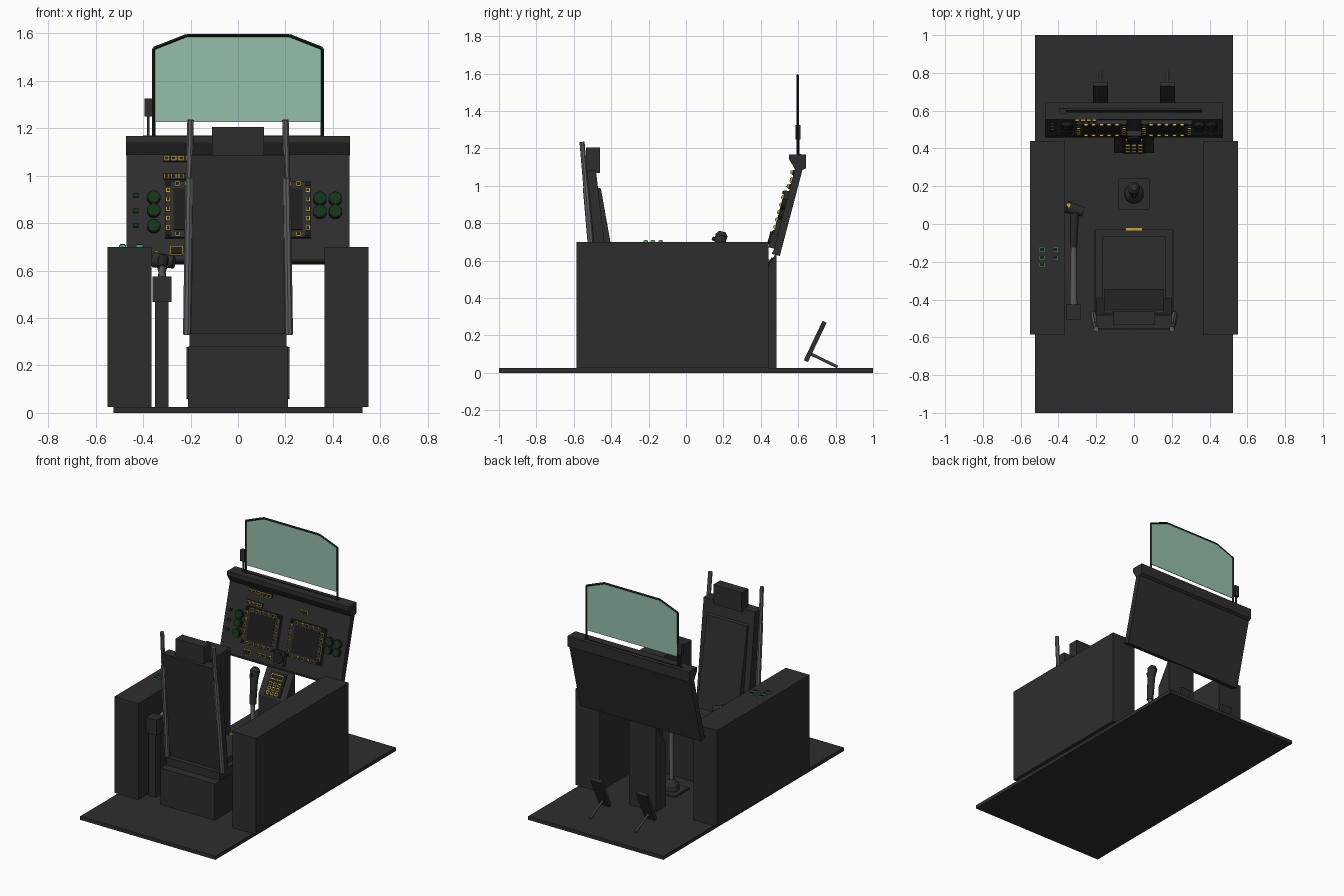
import bpy, bmesh, math
from mathutils import Matrix, Vector

if "Cube" in bpy.data.objects:
    bpy.data.objects.remove(bpy.data.objects["Cube"])


def colour(name, r, g, b, a=1.0):
    m = bpy.data.materials.new(name)
    m.diffuse_color = (r, g, b, a)
    m.use_nodes = True
    m.node_tree.nodes["Principled BSDF"].inputs["Base Color"].default_value = m.diffuse_color
    return m


DARK = colour("charcoal", 0.027, 0.027, 0.027)
BLACK = colour("black", 0.012, 0.012, 0.012)
STEEL = colour("steel grey", 0.13, 0.13, 0.14)
YELLOW = colour("amber", 0.55, 0.38, 0.05)
GREEN = colour("dark green", 0.006, 0.035, 0.009)
LIME = colour("lamp green", 0.08, 0.4, 0.13)
GLASS = colour("tinted glass", 0.3, 0.52, 0.4, 0.6)
I = Matrix.Identity(4)


class Part:
    """Collects simple solids into one named object."""

    def __init__(self, name, frame=I):
        self.name, self.frame, self.bm, self.mats = name, frame, bmesh.new(), []

    def paint(self, verts, mat):
        if mat not in self.mats:
            self.mats.append(mat)
        for f in {f for v in verts for f in v.link_faces}:
            f.material_index = self.mats.index(mat)

    def box(self, lo, hi, mat=DARK, m=I):
        lo, hi = Vector(lo), Vector(hi)
        s = Matrix.Diagonal((*(hi - lo), 1))
        r = bmesh.ops.create_cube(self.bm, size=1, matrix=self.frame @ m @ Matrix.Translation((lo + hi) / 2) @ s)
        self.paint(r["verts"], mat)

    def rod(self, a, b, r1, r2=None, mat=DARK, n=16):
        a, b = Vector(a), Vector(b)
        q = (b - a).to_track_quat('Z', 'Y').to_matrix().to_4x4()
        r = bmesh.ops.create_cone(self.bm, cap_ends=True, segments=n, radius1=r1,
                                  radius2=r1 if r2 is None else r2, depth=(b - a).length,
                                  matrix=self.frame @ Matrix.Translation((a + b) / 2) @ q)
        self.paint(r["verts"], mat)

    def prism(self, pts, axis, lo, hi, mat=DARK):
        """Extrude a 2D outline along x (points are y, z) or y (points are x, z)."""
        place = (lambda p, t: (t, *p)) if axis == 'x' else (lambda p, t: (p[0], t, p[1]))
        a, b = ([self.bm.verts.new(self.frame @ Vector(place(p, t))) for p in pts] for t in (lo, hi))
        self.bm.faces.new(a)
        self.bm.faces.new(b[::-1])
        for i in range(len(a)):
            j = (i + 1) % len(a)
            self.bm.faces.new((a[j], a[i], b[i], b[j]))
        self.paint(a + b, mat)

    def button(self, x, z, w=0.022, h=0.022, y=0.0, rim=YELLOW):
        """Square key with a coloured outline, facing local -y."""
        self.box((x - w / 2, y - 0.008, z - h / 2), (x + w / 2, y, z + h / 2), rim)
        e = 0.0045
        self.box((x - w / 2 + e, y - 0.011, z - h / 2 + e), (x + w / 2 - e, y, z + h / 2 - e), BLACK)

    def done(self, smooth=False):
        bmesh.ops.recalc_face_normals(self.bm, faces=self.bm.faces)
        me = bpy.data.meshes.new(self.name)
        self.bm.to_mesh(me)
        self.bm.free()
        for m in self.mats:
            me.materials.append(m)
        ob = bpy.data.objects.new(self.name, me)
        bpy.context.collection.objects.link(ob)
        if smooth:
            bpy.context.view_layer.objects.active = ob
            ob.select_set(True)
            bpy.ops.object.shade_smooth_by_angle(angle=math.radians(35))
            ob.select_set(False)


# floor and side consoles
p = Part("floor")
p.box((-0.525, -1, 0), (0.525, 1, 0.025))
p.done()
for side, s in (("left", -1), ("right", 1)):
    p = Part(side + "_console")
    p.box((s * 0.4575 - 0.0925, -0.585, 0.025), (s * 0.4575 + 0.0925, 0.44, 0.7))
    p.done()

# lit keys on the left console (local -y turned to face up)
up = Matrix.Translation((0, 0, 0.7)) @ Matrix.Rotation(math.radians(-90), 4, 'X')
p = Part("console_keys", up)
for x, y in ((-0.487, 0.215), (-0.487, 0.178), (-0.487, 0.135), (-0.415, 0.178), (-0.415, 0.135)):
    p.button(x, -y, 0.03, 0.024, 0.0, LIME)
p.done()

# centre pedestal with sloping key panel
p = Part("pedestal")
p.prism([(0.375, 0.025), (0.485, 0.025), (0.485, 0.63), (0.475, 0.63), (0.375, 0.47)], 'x', -0.105, 0.105)
p.done()
tilt = math.atan2(0.1, 0.16)
p = Part("pedestal_keys", Matrix.Translation((0, 0.375, 0.47)) @ Matrix.Rotation(-tilt, 4, 'X'))
p.box((-0.06, -0.008, 0.01), (0.06, 0.0, 0.17), BLACK)
p.button(0, 0.135, 0.09, 0.035, -0.008)
for i in range(3):
    for x in (-0.033, 0, 0.033):
        p.button(x, 0.028 + 0.03 * i, y=-0.008)
p.done()

# leaning instrument panel; local z runs up the panel face
lean = math.radians(14.7)
face = Matrix.Translation((0, 0.463, 0.635)) @ Matrix.Rotation(-lean, 4, 'X')
k = 1 / math.cos(lean)


def up_face(z):
    return (z - 0.635) * k


p = Part("instrument_panel", face)
p.box((-0.47, 0, 0), (0.47, 0.04, 0.5))
p.box((-0.47, -0.004, 0), (0.47, 0, 0.012), BLACK)
p.done()

# two displays ringed by keys
zc = up_face(0.853)
for side, s in (("left", -1), ("right", 1)):
    p = Part(side + "_display", face)
    cx = s * 0.173
    p.box((cx - 0.135, -0.022, zc - 0.122), (cx + 0.135, 0, zc + 0.122))
    p.box((cx - 0.098, -0.024, zc - 0.09), (cx + 0.098, 0, zc + 0.09), BLACK)
    for i in range(5):
        t = (i - 2) * 0.041
        for e in (-1, 1):
            p.button(cx + t, zc + e * 0.109, 0.021, 0.021, -0.022)
            p.button(cx + e * 0.121, zc + t, 0.021, 0.021, -0.022)
    for e in (-1, 1):
        for f in (-1, 1):
            p.box((cx + e * 0.12 - 0.008, -0.03, zc + f * 0.108 - 0.008),
                  (cx + e * 0.12 + 0.008, -0.02, zc + f * 0.108 + 0.008), BLACK)
    p.done()

# warning rows and single keys
p = Part("warning_keys", face)
for z, n in ((1.07, 6), (0.995, 4)):
    z = up_face(z)
    p.box((-0.315, -0.008, z - 0.014), (-0.315 + 0.03 * n, 0, z + 0.014), BLACK)
    for i in range(n):
        p.button(-0.3 + 0.03 * i, z, 0.024, 0.022, -0.008)
p.button(0.12, up_face(1.03), 0.06, 0.03)
p.button(-0.26, up_face(0.683), 0.055, 0.04)
for x in (-0.17, -0.13, -0.09):
    p.button(x, up_face(0.69), 0.028, 0.026)
p.done()

# round gauges and small switches
p = Part("gauges", face)
dials = [(-0.355, z) for z in (0.905, 0.85, 0.785)]
dials += [(x, z) for x in (0.345, 0.41) for z in (0.9, 0.845)]
for x, z in dials:
    z = up_face(z)
    p.rod((x, 0, z), (x, -0.02, z), 0.029, mat=BLACK)
    p.rod((x, -0.02, z), (x, -0.023, z), 0.024, mat=GREEN)
for z in (0.915, 0.85, 0.79):
    z = up_face(z)
    p.box((-0.443, -0.012, z - 0.008), (-0.42, 0, z + 0.008), GREEN)
p.box((-0.038, -0.03, 0.03), (0.038, 0, 0.125))
p.rod((0, -0.03, 0.08), (0, -0.042, 0.08), 0.036, mat=BLACK)
p.done()

# glare shield and its dark lip
p = Part("glare_shield")
p.prism([(0.552, 1.167), (0.642, 1.167), (0.642, 1.095), (0.625, 1.085), (0.585, 1.085), (0.552, 1.14)],
        'x', -0.472, 0.472)
p.box((-0.4, 0.605, 1.165), (0.36, 0.615, 1.17), BLACK)
p.done()

# head-up glass, its frame and side lever
outline = [(-0.355, 1.535), (-0.215, 1.59), (0.215, 1.59), (0.355, 1.535)]
p = Part("sight_glass")
p.prism([(-0.352, 1.225)] + outline + [(0.352, 1.225)], 'y', 0.595, 0.599, GLASS)
p.done()
p = Part("sight_frame")
path = [(-0.355, 1.16)] + outline + [(0.355, 1.16)]
for a, b in zip(path, path[1:]):
    p.rod((a[0], 0.597, a[1]), (b[0], 0.597, b[1]), 0.0075, n=4, mat=BLACK)
p.box((-0.395, 0.585, 1.248), (-0.36, 0.612, 1.325))
p.rod((-0.378, 0.6, 1.16), (-0.378, 0.6, 1.25), 0.006)
p.done()

# seat base, cushion, reclined back, headrest
p = Part("seat_base")
p.box((-0.21, -0.56, 0.025), (0.21, -0.03, 0.28))
p.box((-0.205, -0.5, 0.28), (0.205, -0.03, 0.335))
p.done()
p = Part("seat_cushion")
p.box((-0.168, -0.4, 0.335), (0.168, -0.065, 0.375))
p.done()
p = Part("seat_back")
p.prism([(-0.467, 0.33), (-0.392, 0.33), (-0.482, 1.085), (-0.557, 1.085)], 'x', -0.2, 0.2)
p.prism([(-0.4, 0.37), (-0.345, 0.37), (-0.455, 0.985), (-0.48, 0.995)], 'x', -0.157, 0.157)
p.done()
p = Part("headrest")
p.box((-0.11, -0.535, 1.07), (0.11, -0.46, 1.205))
p.done()
p = Part("seat_handle")
p.box((-0.045, -0.038, 0.335), (0.045, -0.018, 0.365), YELLOW)
p.done()

# ejection rails
p = Part("seat_rails")
for s in (-1, 1):
    p.rod((s * 0.215, -0.478, 0.33), (s * 0.205, -0.535, 0.99), 0.017, 0.017, STEEL, 8)
    p.rod((s * 0.205, -0.535, 0.99), (s * 0.2, -0.556, 1.235), 0.014, 0.014, STEEL, 8)
p.done()

# control stick on its floor plate
p = Part("control_stick")
p.box((-0.082, 0.078, 0.025), (0.082, 0.242, 0.038))
p.rod((0, 0.16, 0.038), (0, 0.16, 0.075), 0.052, 0.048)
p.rod((0, 0.16, 0.075), (0, 0.16, 0.11), 0.048, 0.02)
p.rod((0, 0.16, 0.1), (0, 0.165, 0.52), 0.014, mat=STEEL)
p.rod((0, 0.165, 0.51), (0, 0.18, 0.69), 0.022, 0.026)
p.rod((0, 0.176, 0.68), (0, 0.19, 0.735), 0.028, 0.033)
p.rod((0, 0.19, 0.735), (0, 0.195, 0.755), 0.033, 0.018)
p.rod((0, 0.165, 0.71), (0, 0.14, 0.72), 0.01, mat=BLACK)
p.done(True)

# side power lever: post, hinge block, rod and grip
p = Part("power_lever")
p.box((-0.35, -0.495, 0.025), (-0.293, -0.435, 0.47))
p.box((-0.36, -0.505, 0.468), (-0.28, -0.425, 0.575))
p.rod((-0.32, -0.43, 0.54), (-0.32, -0.1, 0.61), 0.02, 0.014, STEEL)
p.rod((-0.32, -0.12, 0.606), (-0.315, 0.06, 0.645), 0.019, 0.024)
p.rod((-0.355, 0.09, 0.645), (-0.27, 0.065, 0.635), 0.033, 0.026)
p.rod((-0.345, 0.1, 0.66), (-0.345, 0.1, 0.682), 0.012, mat=YELLOW)
p.done(True)

# rudder pedals with struts
for side, s in (("left", -1), ("right", 1)):
    p = Part(side + "_pedal")
    x = s * 0.177
    p.prism([(0.63, 0.068), (0.652, 0.058), (0.752, 0.268), (0.73, 0.278)], 'x', x - 0.04, x + 0.04)
    p.rod((x, 0.66, 0.105), (x, 0.81, 0.032), 0.008, mat=STEEL, n=8)
    p.done()
